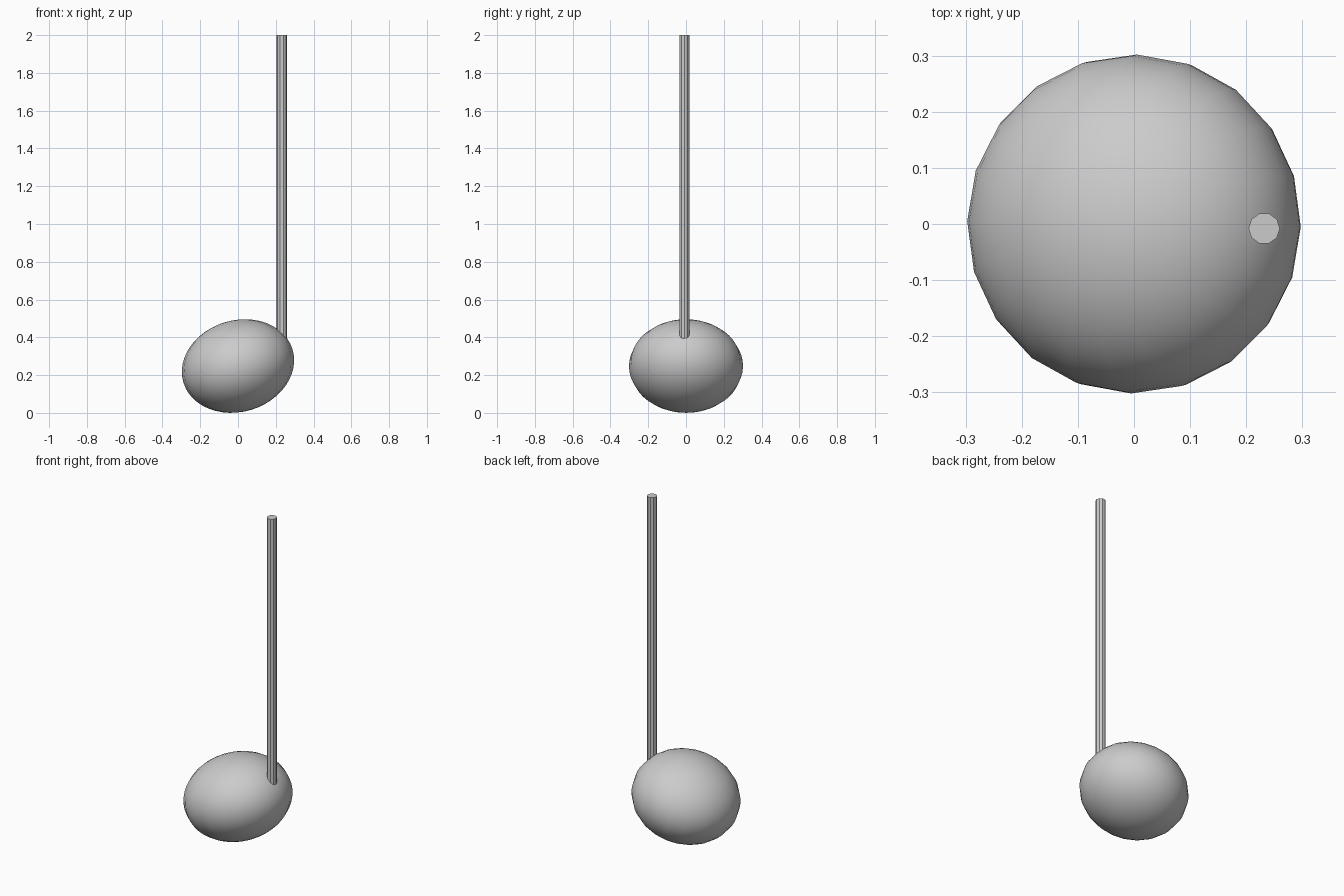
import bpy
from math import radians

if "Cube" in bpy.data.objects:
    bpy.data.objects.remove(bpy.data.objects["Cube"])

# note head: flattened sphere, tilted up toward the stem
bpy.ops.mesh.primitive_uv_sphere_add(segments=20, ring_count=24, radius=1)
head = bpy.context.object
head.name = "note_head"
head.scale = (0.302, 0.302, 0.242)
head.rotation_euler = (0, radians(-17), radians(-1))
head.location = (0, 0, 0.248)
bpy.ops.object.shade_smooth()

# stem: thin ten-sided rod sunk into the head, flat-shaded
bottom, top = 0.27, 2.0
bpy.ops.mesh.primitive_cylinder_add(
    vertices=10, radius=0.028, depth=top - bottom,
    location=(0.232, -0.008, (top + bottom) / 2),
    rotation=(0, 0, radians(89)))
bpy.context.object.name = "stem"
